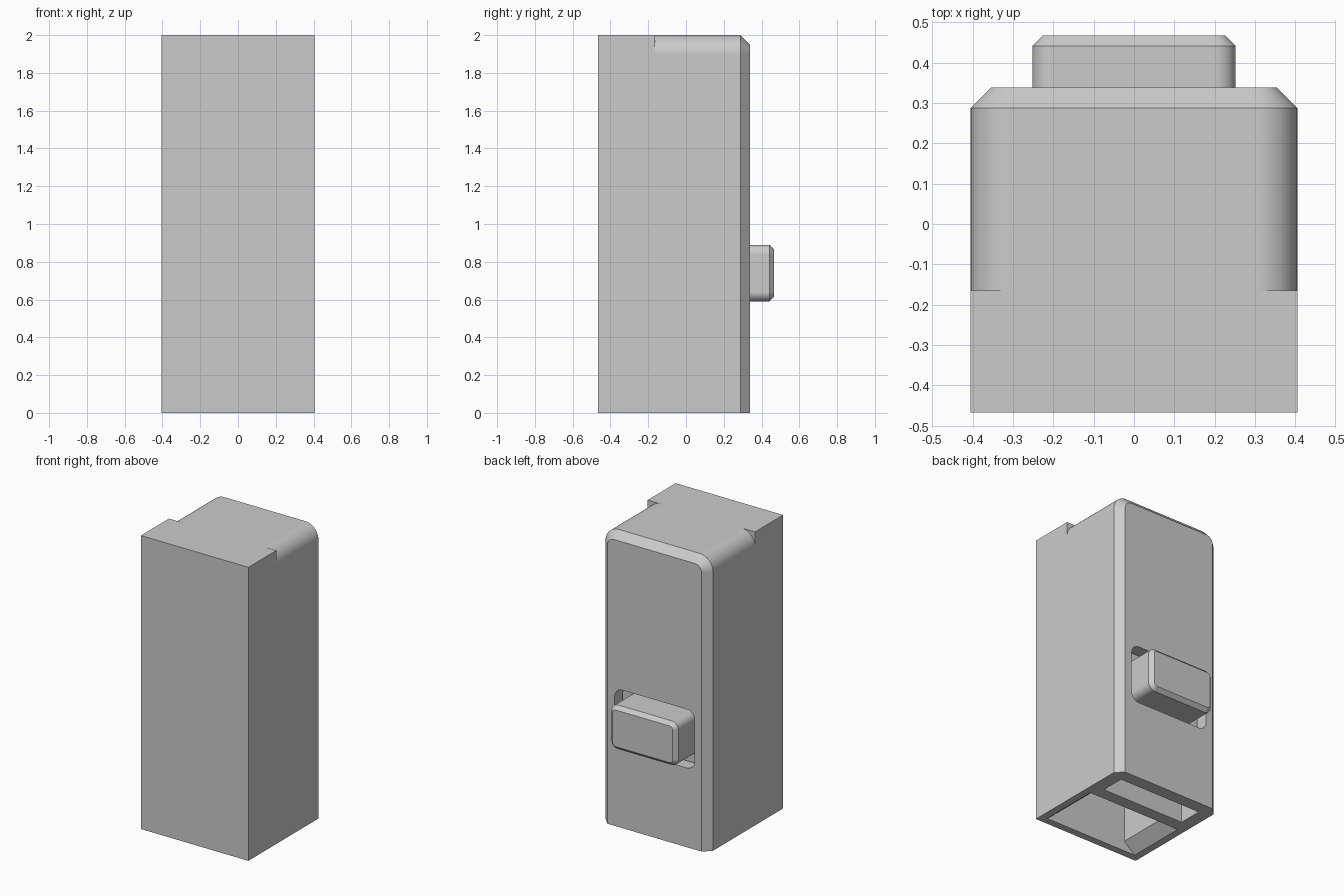
import bpy, bmesh, math

if "Cube" in bpy.data.objects:
    bpy.data.objects.remove(bpy.data.objects["Cube"], do_unlink=True)

grey = bpy.data.materials.new("light grey plastic")
grey.use_nodes = True
grey.diffuse_color = (0.6, 0.6, 0.6, 1)
grey.node_tree.nodes["Principled BSDF"].inputs["Base Color"].default_value = (0.6, 0.6, 0.6, 1)

ARC = 10
HALF_W, FRONT, BACK = 0.405, -0.467, 0.338


def upright_ring(y, half_w, z0, z1, r_low, r_high):
    """Rounded rectangle in the xz plane at depth y."""
    corners = ((1, z1 - r_high, r_high, 0), (-1, z1 - r_high, r_high, 90),
               (-1, z0 + r_low, r_low, 180), (1, z0 + r_low, r_low, 270))
    pts = []
    for side, cz, r, start in corners:
        for i in range(ARC + 1):
            a = math.radians(start + 90 * i / ARC)
            pts.append((side * (half_w - r) + r * math.cos(a), y, cz + r * math.sin(a)))
    return pts


def flat_ring(z, half_w, y0, y1):
    """Plain rectangle in the xy plane at height z."""
    return [(-half_w, y0, z), (half_w, y0, z), (half_w, y1, z), (-half_w, y1, z)]


def loft(name, rings):
    """Closed solid through equal rings, capped at both ends."""
    bm = bmesh.new()
    loops = [[bm.verts.new(p) for p in ring] for ring in rings]
    n = len(loops[0])
    for a, b in zip(loops, loops[1:]):
        for i in range(n):
            j = (i + 1) % n
            bm.faces.new((a[i], a[j], b[j], b[i]))
    bm.faces.new(loops[0])
    bm.faces.new(loops[-1])
    bmesh.ops.remove_doubles(bm, verts=bm.verts, dist=1e-5)
    bmesh.ops.recalc_face_normals(bm, faces=bm.faces)
    mesh = bpy.data.meshes.new(name)
    bm.to_mesh(mesh)
    bm.free()
    mesh.materials.append(grey)
    obj = bpy.data.objects.new(name, mesh)
    bpy.context.collection.objects.link(obj)
    return obj


def activate(obj):
    bpy.ops.object.select_all(action='DESELECT')
    obj.select_set(True)
    bpy.context.view_layer.objects.active = obj


def cut(obj, cutter):
    activate(obj)
    mod = obj.modifiers.new("cut", 'BOOLEAN')
    mod.operation, mod.solver, mod.object = 'DIFFERENCE', 'EXACT', cutter
    bpy.ops.object.modifier_apply(modifier=mod.name)
    bpy.data.objects.remove(cutter, do_unlink=True)


def smooth(obj):
    activate(obj)
    bpy.ops.object.shade_smooth_by_angle(angle=math.radians(30))
    mod = obj.modifiers.new("weighted normals", 'WEIGHTED_NORMAL')
    mod.keep_sharp = True


# Body: square front, rounded top corners behind a step, chamfered back
body = loft("body", [
    upright_ring(FRONT, HALF_W, 0, 2, 0, 0),
    upright_ring(-0.165, HALF_W, 0, 2, 0, 0),
    upright_ring(-0.165, HALF_W, 0, 2, 0, 0.1),
    upright_ring(BACK - 0.05, HALF_W, 0, 2, 0, 0.1),
    upright_ring(BACK, HALF_W - 0.05, 0, 1.95, 0, 0.05)])

# Main pocket, open at the bottom with a flared mouth
cut(body, loft("pocket_cutter", [
    flat_ring(-0.05, 0.355, -0.417, 0), flat_ring(0, 0.355, -0.417, 0),
    flat_ring(0.07, 0.272, -0.417, 0), flat_ring(1.9, 0.272, -0.417, 0)]))

# Slider slot, also open at the bottom
cut(body, loft("slot_cutter", [
    flat_ring(-0.05, 0.315, 0.085, 0.25), flat_ring(1.4, 0.315, 0.085, 0.25)]))

# Window in the back wall for the button
cut(body, loft("window_cutter", [
    upright_ring(0.2, 0.302, 0.54, 0.94, 0.06, 0.06),
    upright_ring(0.4, 0.302, 0.54, 0.94, 0.06, 0.06)]))
smooth(body)

# Button with a chamfered outer face
smooth(loft("button", [
    upright_ring(0.2, 0.252, 0.59, 0.89, 0.05, 0.05),
    upright_ring(0.442, 0.252, 0.59, 0.89, 0.05, 0.05),
    upright_ring(0.467, 0.227, 0.615, 0.865, 0.025, 0.025)]))

# Retaining plate behind the button
loft("button_plate", [flat_ring(0.45, 0.31, 0.1, 0.24), flat_ring(1.03, 0.31, 0.1, 0.24)])
